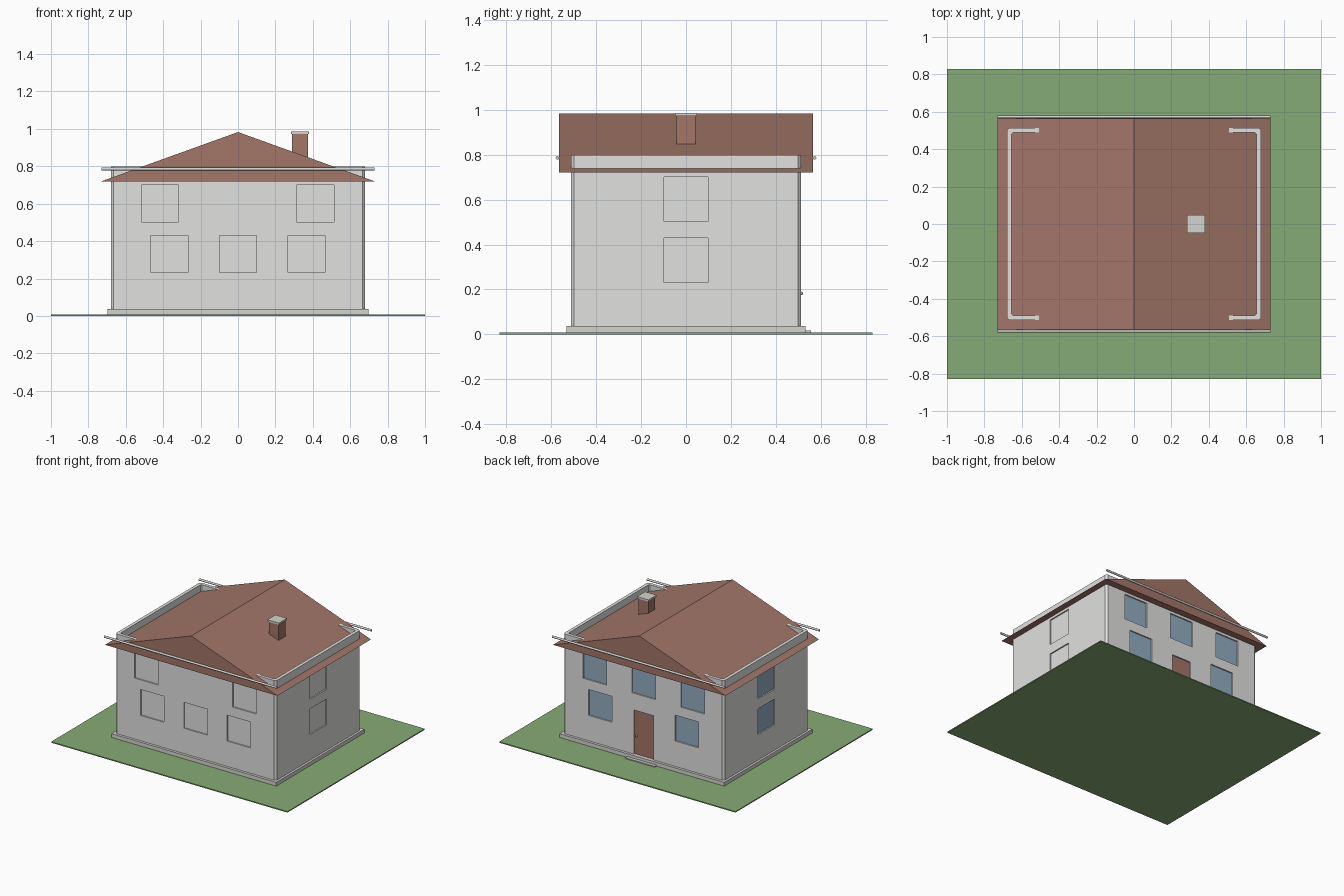
import bpy
import bmesh
import math
from mathutils import Matrix, Vector

cube = bpy.data.objects.get("Cube")
if cube:
    bpy.data.objects.remove(cube, do_unlink=True)


def material(name, r, g, b):
    m = bpy.data.materials.new(name)
    m.use_nodes = True
    m.diffuse_color = (r, g, b, 1)
    bsdf = next(n for n in m.node_tree.nodes if n.type == 'BSDF_PRINCIPLED')
    bsdf.inputs["Base Color"].default_value = (r, g, b, 1)
    return m


plaster = material("white plaster", 0.75, 0.75, 0.74)
stone = material("pale stone", 0.66, 0.66, 0.62)
brick = material("brown red tile", 0.36, 0.18, 0.14)
grass = material("grass green", 0.24, 0.41, 0.18)
glass = material("blue glass", 0.29, 0.42, 0.53)
metal = material("grey metal", 0.5, 0.5, 0.5)


def finish(name, bm, mat):
    bmesh.ops.recalc_face_normals(bm, faces=bm.faces)
    mesh = bpy.data.meshes.new(name)
    bm.to_mesh(mesh)
    bm.free()
    if mat:
        mesh.materials.append(mat)
    obj = bpy.data.objects.new(name, mesh)
    bpy.context.collection.objects.link(obj)
    return obj


def add_box(bm, x, y, z):
    lo, hi = zip(x, y, z)
    centre = (Vector(lo) + Vector(hi)) / 2
    size = Vector(hi) - Vector(lo)
    bmesh.ops.create_cube(bm, size=1, matrix=Matrix.Translation(centre) @ Matrix.Diagonal(size.to_4d()))


def box(name, mat, x, y, z):
    bm = bmesh.new()
    add_box(bm, x, y, z)
    return finish(name, bm, mat)


def prism(name, mat, profile, y0, y1):
    """Extrude an x-z profile along y."""
    bm = bmesh.new()
    face = bm.faces.new([bm.verts.new((x, y0, z)) for x, z in profile])
    moved = bmesh.ops.extrude_face_region(bm, geom=[face])["geom"]
    bmesh.ops.translate(bm, vec=(0, y1 - y0, 0),
                        verts=[v for v in moved if isinstance(v, bmesh.types.BMVert)])
    return finish(name, bm, mat)


# Main dimensions
WX, WY, THICK, CHAMFER, WALL_TOP = 0.68, 0.513, 0.025, 0.014, 0.8
UPPER, LOWER, HALF = 0.602, 0.33, 0.099

# Ground, plinth and doorstep
box("lawn", grass, (-1, 1), (-0.83, 0.83), (0, 0.008))
box("plinth", stone, (-0.697, 0.697), (-0.533, 0.533), (0.008, 0.037))
box("doorstep", stone, (-0.125, 0.125), (0.5, 0.557), (0.008, 0.016))


# Hollow walls with clipped corners, open at the top
def ring(bm, hx, hy, c, z):
    pts = []
    for sx, sy in ((1, 1), (-1, 1), (-1, -1), (1, -1)):
        pair = [(sx * hx, sy * (hy - c)), (sx * (hx - c), sy * hy)]
        pts += pair if sx * sy > 0 else pair[::-1]
    return [bm.verts.new((x, y, z)) for x, y in pts]


bm = bmesh.new()
IX, IY = WX - THICK, WY - THICK
loops = [ring(bm, WX, WY, CHAMFER, 0.03), ring(bm, WX, WY, CHAMFER, WALL_TOP),
         ring(bm, IX, IY, CHAMFER / 2, WALL_TOP), ring(bm, IX, IY, CHAMFER / 2, 0.03)]
for k, a in enumerate(loops):
    b = loops[(k + 1) % len(loops)]
    for i in range(len(a)):
        j = (i + 1) % len(a)
        bm.faces.new((a[i], a[j], b[j], b[i]))
walls = finish("walls", bm, plaster)

# Openings: side, position along the wall, height, half width, half height
openings = []
for side, mat, spots in (
        ("front", plaster, ((-0.417, UPPER), (0.413, UPPER), (-0.367, LOWER), (0, LOWER), (0.367, LOWER))),
        ("back", glass, ((-0.415, UPPER), (0, UPPER), (0.413, UPPER), (-0.367, LOWER), (0.367, LOWER))),
        ("right", plaster, ((0, UPPER), (0, LOWER))),
        ("left", glass, ((0, UPPER), (0, LOWER)))):
    for n, (p, z) in enumerate(spots):
        openings.append((f"{side}_window_{n + 1}", side, mat, p, z, HALF, HALF))
openings.append(("door", "back", brick, 0, 0.205, 0.082, 0.17))


def wall_slab(side, p, hw, d0, d1):
    """x and y ranges of a slab between two depths behind a wall face."""
    sign = 1 if side in ("back", "right") else -1
    half = WY if side in ("front", "back") else WX
    depth = sorted((sign * (half - d0), sign * (half - d1)))
    along = (p - hw, p + hw)
    return (along, depth) if half == WY else (depth, along)


cut = bmesh.new()
for name, side, mat, p, z, hw, hh in openings:
    x, y = wall_slab(side, p, hw, -0.02, THICK + 0.02)
    add_box(cut, x, y, (z - hh, z + hh))
    x, y = wall_slab(side, p, hw + 0.001, 0.01, 0.019)
    box(name, mat, x, y, (z - hh - 0.001, z + hh + 0.001))
cutter = finish("opening_cutter", cut, None)
cutter.hide_render = True

mod = walls.modifiers.new("openings", 'BOOLEAN')
mod.operation = 'DIFFERENCE'
mod.solver = 'EXACT'
mod.object = cutter
graph = bpy.context.evaluated_depsgraph_get()
cut_mesh = bpy.data.meshes.new_from_object(walls.evaluated_get(graph))
walls.modifiers.clear()
walls.data = cut_mesh
walls.data.materials.clear()
walls.data.materials.append(plaster)
bpy.data.objects.remove(cutter, do_unlink=True)

# Door handle
bm = bmesh.new()
bmesh.ops.create_uvsphere(bm, u_segments=12, v_segments=8, radius=0.008,
                          matrix=Matrix.Translation((0.06, 0.513, 0.182)))
finish("door_handle", bm, metal)

# Gabled roof
prism("roof", brick, ((-0.73, 0.72), (0.73, 0.72), (0, 0.983)), -0.565, 0.565)

# Chimney and cap
box("chimney", brick, (0.29, 0.373), (-0.042, 0.042), (0.76, 0.974))
box("chimney_cap", stone, (0.283, 0.38), (-0.049, 0.049), (0.972, 0.986))

# Rails across both gables
for label, s in (("front", -1), ("back", 1)):
    bm = bmesh.new()
    place = Matrix.Translation((0, s * 0.573, 0.786)) @ Matrix.Rotation(math.pi / 2, 4, 'Y')
    bmesh.ops.create_cone(bm, cap_ends=True, segments=12, radius1=0.008, radius2=0.008,
                          depth=1.46, matrix=place)
    rail = finish(label + "_gable_rail", bm, stone)
    for poly in rail.data.polygons:
        poly.use_smooth = len(poly.vertices) == 4
